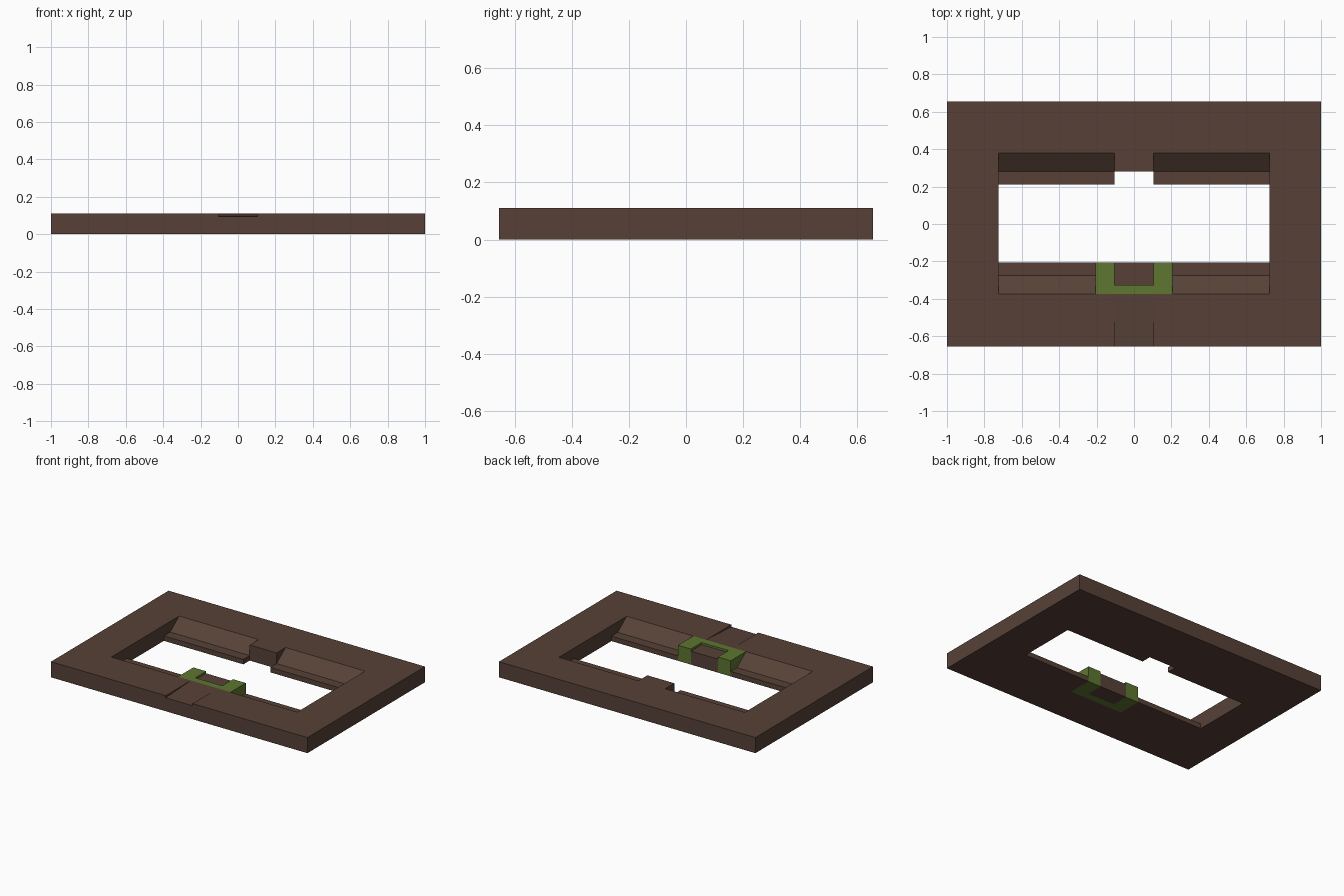
import bpy, bmesh

if "Cube" in bpy.data.objects:
    bpy.data.objects.remove(bpy.data.objects["Cube"])

H = 0.11       # plate thickness
LEDGE = 0.035  # height of the thin lip below each bevel


def material(name, rgb):
    m = bpy.data.materials.new(name)
    m.diffuse_color = (*rgb, 1)
    m.use_nodes = True
    m.node_tree.nodes["Principled BSDF"].inputs["Base Color"].default_value = m.diffuse_color
    return m


brown = material("brown", (0.095, 0.053, 0.038))
green = material("green", (0.11, 0.18, 0.03))


def prism(name, pts, axis, a, b, mat=None):
    """Extrude a profile: axis 'x' takes (y, z) points, axis 'z' takes (x, y)."""
    bm = bmesh.new()
    vec = (lambda p, t: (t, p[0], p[1])) if axis == 'x' else (lambda p, t: (p[0], p[1], t))
    face = bm.faces.new([bm.verts.new(vec(p, a)) for p in pts])
    new = bmesh.ops.extrude_face_region(bm, geom=[face])["geom"]
    shift = (b - a, 0, 0) if axis == 'x' else (0, 0, b - a)
    bmesh.ops.translate(bm, vec=shift, verts=[v for v in new if isinstance(v, bmesh.types.BMVert)])
    bmesh.ops.recalc_face_normals(bm, faces=bm.faces)
    me = bpy.data.meshes.new(name)
    bm.to_mesh(me)
    bm.free()
    ob = bpy.data.objects.new(name, me)
    bpy.context.collection.objects.link(ob)
    if mat:
        me.materials.append(mat)
    return ob


def box(name, x0, x1, y0, y1, z0, z1, mat=None):
    return prism(name, [(x0, y0), (x1, y0), (x1, y1), (x0, y1)], 'z', z0, z1, mat)


# Main plate
frame = box("frame", -1, 1, -0.655, 0.655, 0, H, brown)

# Window opening, back notch, clasp pocket
cutters = [
    box("window_cutter", -0.725, 0.725, -0.205, 0.21, -0.1, 0.2),
    box("notch_cutter", -0.105, 0.105, 0.1, 0.28, -0.1, 0.2),
    box("pocket_cutter", -0.205, 0.205, -0.375, -0.1, -0.1, 0.2),
]

# Bevels with thin ledges along the back and front of the window
back = [(0.1, LEDGE), (0.28, LEDGE), (0.38, H), (0.38, 0.2), (0.1, 0.2)]
front = [(-y + 0.005, z) for y, z in back]
for s in (-1, 1):
    cutters.append(prism("back_bevel_cutter", back, 'x', s * 0.105, s * 0.725))
    cutters.append(prism("front_bevel_cutter", front, 'x', s * 0.15, s * 0.725))

# Shallow thumb ramp falling to the front edge
ramp = [(-0.376, H), (-0.376, 0.2), (-0.7, 0.2), (-0.7, 0.0926), (-0.655, 0.095)]
cutters.append(prism("ramp_cutter", ramp, 'x', -0.105, 0.105))

for c in cutters:
    c.hide_render = True
    mod = frame.modifiers.new(c.name, 'BOOLEAN')
    mod.operation, mod.solver, mod.object = 'DIFFERENCE', 'EXACT', c

# Bake the cuts and remove the cutters
deps = bpy.context.evaluated_depsgraph_get()
baked = bpy.data.meshes.new_from_object(frame.evaluated_get(deps))
frame.modifiers.clear()
frame.data = baked
baked.materials.clear()
baked.materials.append(brown)
for c in cutters:
    bpy.data.objects.remove(c)

# U-shaped clasp and the pad between its arms
clasp = [(-0.205, -0.205), (-0.205, -0.375), (0.205, -0.375), (0.205, -0.205),
         (0.105, -0.205), (0.105, -0.325), (-0.105, -0.325), (-0.105, -0.205)]
prism("clasp", clasp, 'z', 0, H, green)
box("clasp_pad", -0.105, 0.105, -0.325, -0.205, 0, 0.095, brown)
